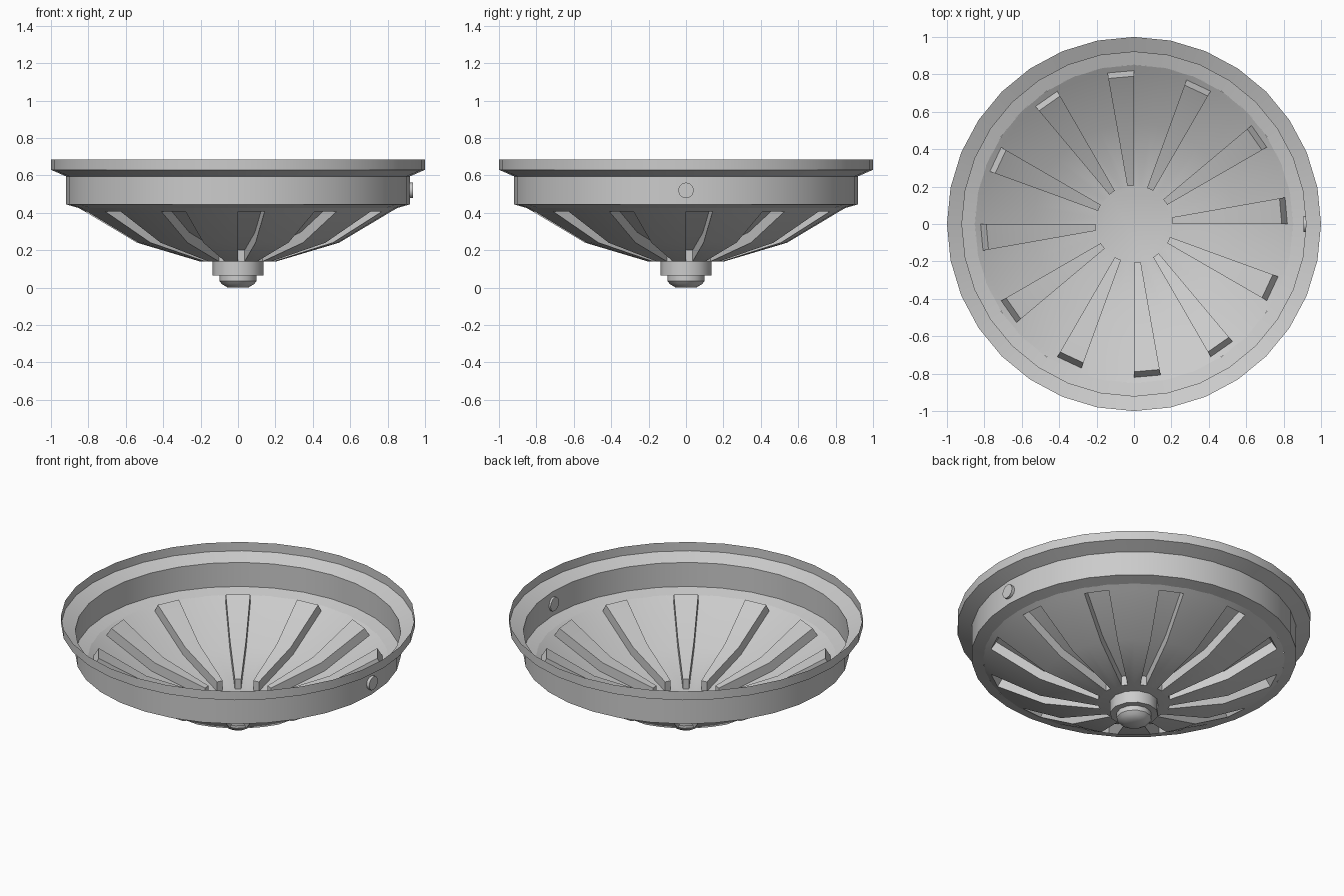
import bpy
import bmesh
import math

cube = bpy.data.objects.get("Cube")
if cube:
    bpy.data.objects.remove(cube)

metal = bpy.data.materials.new("grey_metal")
metal.use_nodes = True
GREY = (0.6, 0.6, 0.6, 1)
metal.diffuse_color = GREY
metal.node_tree.nodes["Principled BSDF"].inputs["Base Color"].default_value = GREY


def finish(bm, name, angle=35):
    """Turn a bmesh into a shaded object."""
    bmesh.ops.recalc_face_normals(bm, faces=bm.faces)
    mesh = bpy.data.meshes.new(name)
    bm.to_mesh(mesh)
    bm.free()
    obj = bpy.data.objects.new(name, mesh)
    bpy.context.collection.objects.link(obj)
    mesh.materials.append(metal)
    bpy.ops.object.select_all(action="DESELECT")
    obj.select_set(True)
    bpy.context.view_layer.objects.active = obj
    bpy.ops.object.shade_smooth_by_angle(angle=math.radians(angle))
    return obj


def ring(bm, r, z, sides):
    return [bm.verts.new((r * math.cos(math.tau * k / sides),
                          r * math.sin(math.tau * k / sides), z))
            for k in range(sides)]


def lathe(name, profile, sides, capped=False, angle=35):
    bm = bmesh.new()
    rings = [ring(bm, r, z, sides) for r, z in profile]
    for a, b in zip(rings, rings[1:]):
        for k in range(sides):
            n = (k + 1) % sides
            bm.faces.new((a[k], a[n], b[n], b[k]))
    if capped:
        bm.faces.new(rings[0])
        bm.faces.new(rings[-1])
    return finish(bm, name, angle)


# Flared rim, upright band and inner ledge
lathe("rim_band", [(1, 0.685), (1, 0.63), (0.92, 0.595),
                   (0.92, 0.445), (0.85, 0.425)], 32, angle=20)

# Pressed dish: every third sector is lifted into a tapered rib
SECTORS = 36
bm = bmesh.new()
base = [ring(bm, r, z, SECTORS)
        for r, z in [(0.205, 0.14), (0.54, 0.24), (0.82, 0.407), (0.852, 0.426)]]
bm.faces.new(base[0])
raised_profile = [(0.205, 0.2), (0.52, 0.295), (0.79, 0.457)]
for k in range(SECTORS):
    n = (k + 1) % SECTORS
    is_rib = k % 3 == 0
    for i in range(3):
        if i == 2 or not is_rib:
            bm.faces.new((base[i][k], base[i][n], base[i + 1][n], base[i + 1][k]))
    if is_rib:
        # Lifted strip, its two flanks and its two ends
        sides = []
        for c in (k, n):
            a = math.tau * c / SECTORS
            sides.append([bm.verts.new((r * math.cos(a), r * math.sin(a), z))
                          for r, z in raised_profile])
        left, right = sides
        for i in range(2):
            bm.faces.new((left[i], right[i], right[i + 1], left[i + 1]))
            for c, edge in ((k, left), (n, right)):
                bm.faces.new((base[i][c], base[i + 1][c], edge[i + 1], edge[i]))
        for i in (0, 2):
            bm.faces.new((base[i][k], base[i][n], right[i], left[i]))
finish(bm, "ribbed_dish")

# Hub and rounded nut underneath
lathe("hub", [(0.137, 0.139), (0.137, 0.065)], 12, True)
lathe("hub_nut", [(0.1, 0.066), (0.1, 0.035), (0.085, 0.018), (0.055, 0)], 12, True)

# Small stud through the band on the left side
stud = lathe("side_stud", [(0.042, -0.015), (0.042, 0.015)], 12, True)
stud.rotation_euler.y = math.pi / 2
stud.location = (0.92, 0, 0.52)
